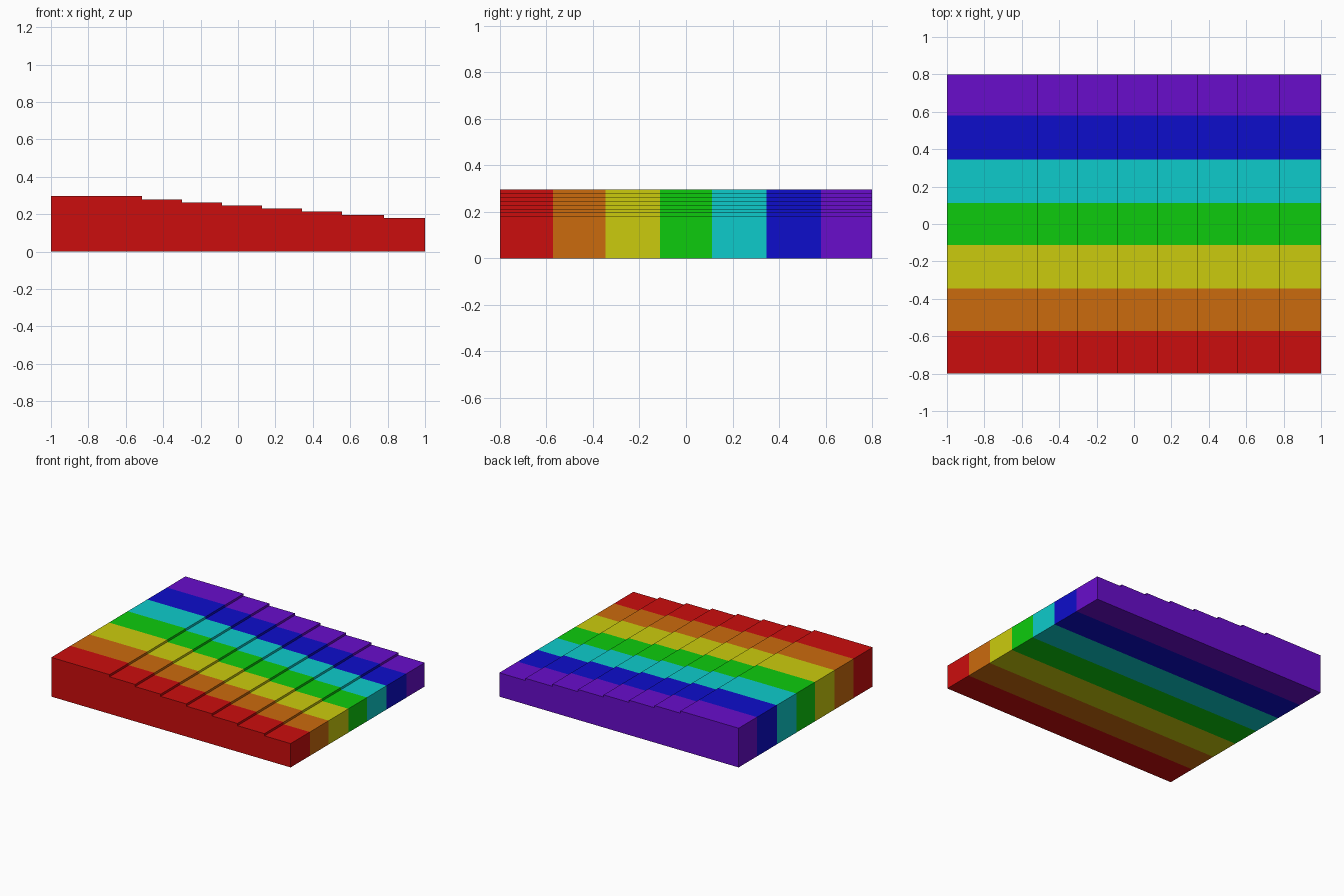
import bpy
import bmesh
from mathutils import Vector

if "Cube" in bpy.data.objects:
    bpy.data.objects.remove(bpy.data.objects["Cube"])

# Stripe colours, from front to back
COLOURS = [
    ("red", (0.60, 0.004, 0.004)),
    ("orange", (0.60, 0.147, 0.004)),
    ("yellow", (0.60, 0.60, 0.004)),
    ("green", (0.004, 0.60, 0.004)),
    ("cyan", (0.004, 0.60, 0.60)),
    ("blue", (0.004, 0.004, 0.60)),
    ("purple", (0.138, 0.004, 0.60)),
]
STRIPE_CUTS = [-0.571, -0.346, -0.111, 0.112, 0.345, 0.58]
STEP_X = [-0.513, -0.299, -0.086, 0.128, 0.342, 0.556, 0.781, 1.0]
HALF_DEPTH, TOP, RISE = 0.8, 0.296, 0.0166

# Stepped side profile, descending towards +x
profile = [(-1.0, 0.0), (-1.0, TOP)]
for i, x in enumerate(STEP_X):
    z = TOP - i * RISE
    profile.append((x, z))
    profile.append((x, z - RISE if x < 1.0 else 0.0))

# Stepped slab: extrude the profile from front to back
bm = bmesh.new()
face = bm.faces.new([bm.verts.new((x, -HALF_DEPTH, z)) for x, z in profile])
ext = bmesh.ops.extrude_face_region(bm, geom=[face], use_keep_orig=True)
moved = [g for g in ext["geom"] if isinstance(g, bmesh.types.BMVert)]
bmesh.ops.translate(bm, verts=moved, vec=Vector((0, 2 * HALF_DEPTH, 0)))

# Cut the slab along the stripe borders
for y in STRIPE_CUTS:
    bmesh.ops.bisect_plane(bm, geom=bm.verts[:] + bm.edges[:] + bm.faces[:],
                           plane_co=(0, y, 0), plane_no=(0, 1, 0))
bmesh.ops.recalc_face_normals(bm, faces=bm.faces[:])

# Colour each face by the stripe it lies in
for f in bm.faces:
    y = f.calc_center_median().y
    f.material_index = sum(y > cut for cut in STRIPE_CUTS)

mesh = bpy.data.meshes.new("stepped_slab")
bm.to_mesh(mesh)
bm.free()
for name, rgb in COLOURS:
    mat = bpy.data.materials.new(name)
    mat.diffuse_color = (*rgb, 1.0)
    mat.use_nodes = True
    mat.node_tree.nodes["Principled BSDF"].inputs["Base Color"].default_value = mat.diffuse_color
    mesh.materials.append(mat)
slab = bpy.data.objects.new("stepped_slab", mesh)
bpy.context.collection.objects.link(slab)
